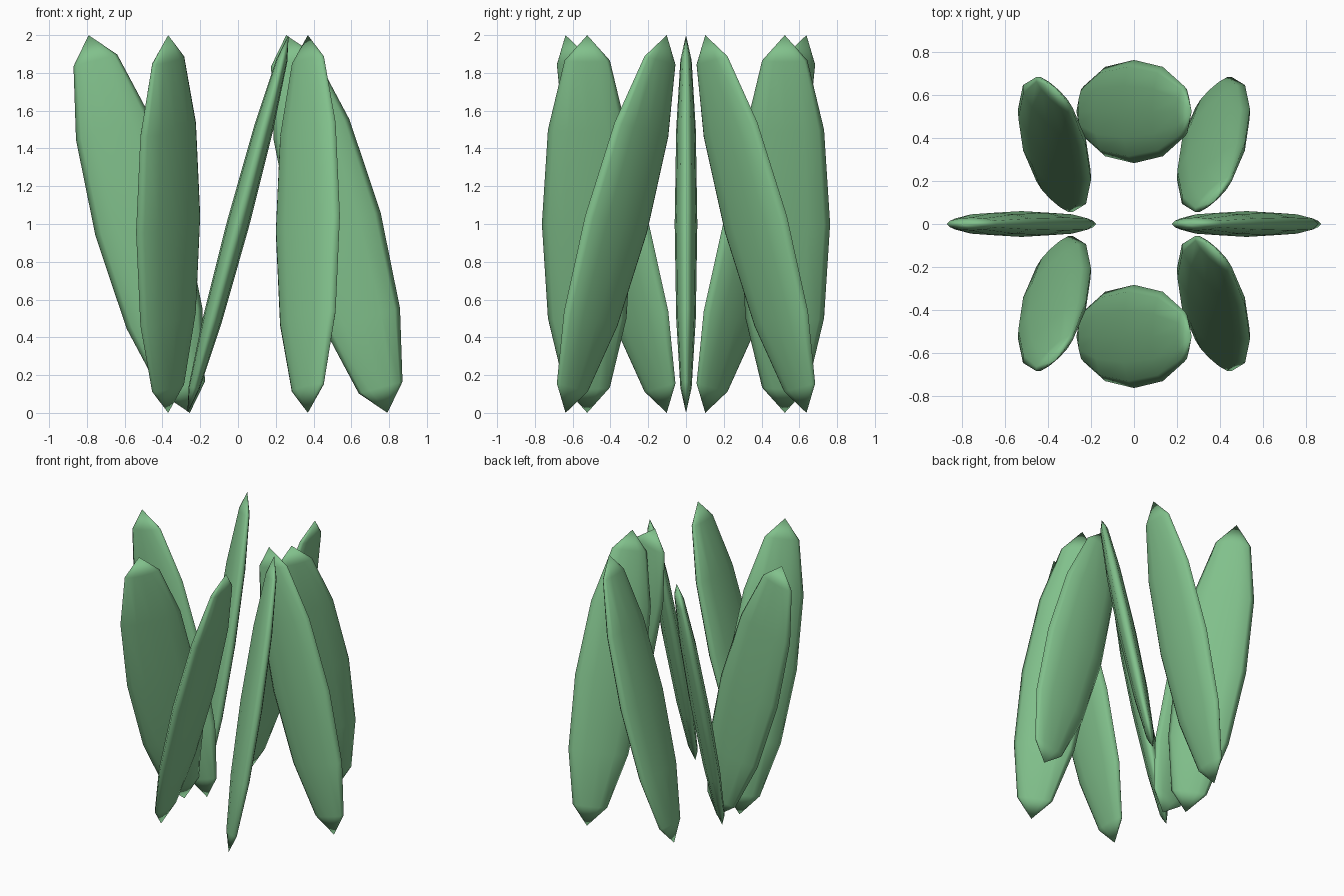
import bpy
import bmesh
from math import cos, sin, radians
from mathutils import Matrix, Vector

cube = bpy.data.objects.get("Cube")
if cube:
    bpy.data.objects.remove(cube, do_unlink=True)

# Leaf colour
GREEN = (0.22, 0.53, 0.26, 1.0)
leaf_green = bpy.data.materials.new("leaf_green")
leaf_green.use_nodes = True
leaf_green.diffuse_color = GREEN
leaf_green.node_tree.nodes["Principled BSDF"].inputs["Base Color"].default_value = GREEN

LEAVES = 8
RING_RADIUS = 0.523
HALF_SIZE = (0.24, 0.06, 1.035)   # radial width, thickness, length
LEAN = radians(15)


def add_leaf(index):
    """A flattened ellipsoid, broad side along the radius, leaning off vertical."""
    angle = radians(360 / LEAVES * index)
    # The lean direction turns twice as fast as the position round the ring
    lean_dir = Vector((-cos(2 * angle), -sin(2 * angle), 0))
    lean_axis = Vector((0, 0, 1)).cross(lean_dir)
    place = (Matrix.Translation((RING_RADIUS * cos(angle), RING_RADIUS * sin(angle), 1))
             @ Matrix.Rotation(LEAN, 4, lean_axis)
             @ Matrix.Rotation(angle, 4, 'Z')
             @ Matrix.Diagonal((*HALF_SIZE, 1)))

    bm = bmesh.new()
    bmesh.ops.create_uvsphere(bm, u_segments=12, v_segments=6, radius=1)
    bm.transform(place)
    bmesh.ops.recalc_face_normals(bm, faces=bm.faces)
    for face in bm.faces:
        face.smooth = True

    mesh = bpy.data.meshes.new(f"leaf_{index + 1}")
    bm.to_mesh(mesh)
    bm.free()
    mesh.materials.append(leaf_green)
    leaf = bpy.data.objects.new(f"leaf_{index + 1}", mesh)
    bpy.context.collection.objects.link(leaf)


# Ring of leaves
for i in range(LEAVES):
    add_leaf(i)
